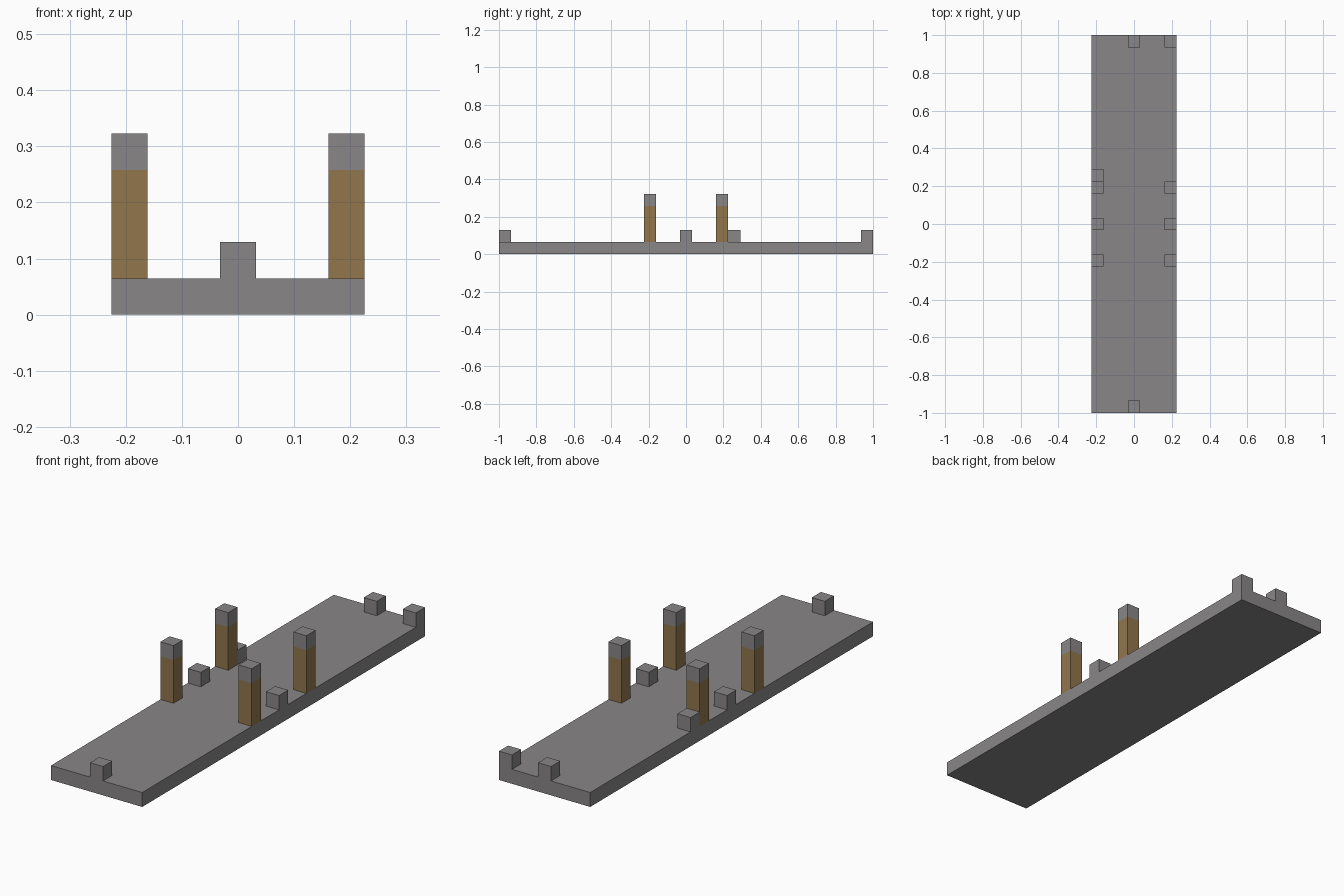
import bpy
import bmesh
from mathutils import Matrix, Vector

cube = bpy.data.objects.get("Cube")
if cube:
    bpy.data.objects.remove(cube, do_unlink=True)

U = 2 / 31  # one block; the slab is 31 blocks long and 7 wide


def material(name, colour):
    mat = bpy.data.materials.new(name)
    mat.use_nodes = True
    mat.diffuse_color = colour
    mat.node_tree.nodes["Principled BSDF"].inputs["Base Color"].default_value = colour
    return mat


stone = material("stone_grey", (0.25, 0.24, 0.24, 1))
wood = material("wood_brown", (0.287, 0.181, 0.073, 1))


def box(name, x, y, z, size, mat):
    """Box centred on x, y with its base at z, measured in blocks."""
    bm = bmesh.new()
    bmesh.ops.create_cube(bm, size=1, matrix=Matrix.Diagonal((*size, 1)))
    bmesh.ops.translate(bm, verts=bm.verts, vec=Vector((x, y, z + size[2] / 2)))
    bmesh.ops.scale(bm, verts=bm.verts, vec=(U, U, U))
    mesh = bpy.data.meshes.new(name)
    bm.to_mesh(mesh)
    bm.free()
    mesh.materials.append(mat)
    obj = bpy.data.objects.new(name, mesh)
    bpy.context.collection.objects.link(obj)
    return obj


# Base slab
box("base_slab", 0, 0, 0, (7, 31, 1), stone)

# Four wooden posts with stone caps, and a stud midway on each side
for side, x in (("right", -3), ("left", 3)):
    for end, y in (("front", -3), ("back", 3)):
        box(f"{end}_{side}_post", x, y, 1, (1, 1, 3), wood)
        box(f"{end}_{side}_cap", x, y, 4, (1, 1, 1), stone)
    box(f"middle_{side}_stud", x, 0, 1, (1, 1, 1), stone)

# Single studs at the ends and beside one post
for name, x, y in (("front_stud", 0, -15), ("back_stud", 0, 15),
                   ("back_corner_stud", 3, 15), ("post_side_stud", -3, 4)):
    box(name, x, y, 1, (1, 1, 1), stone)
